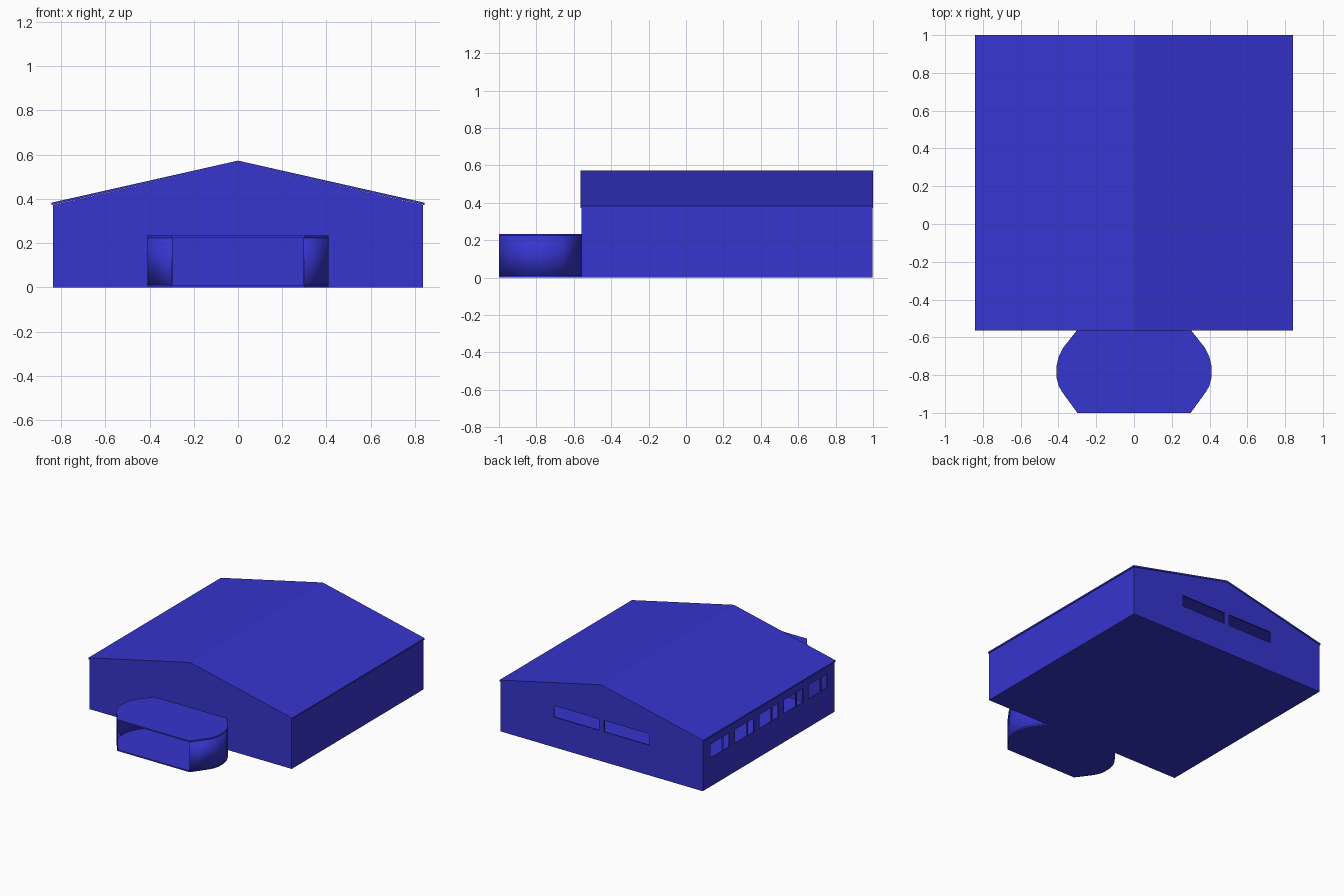
import bpy
import bmesh
from math import radians
from mathutils import Matrix

cube = bpy.data.objects.get("Cube")
if cube:
    bpy.data.objects.remove(cube, do_unlink=True)

# Single paint colour
blue = bpy.data.materials.new("royal_blue")
blue.use_nodes = True
COLOUR = (0.037, 0.035, 0.62, 1)
blue.diffuse_color = COLOUR
blue.node_tree.nodes["Principled BSDF"].inputs["Base Color"].default_value = COLOUR

# Panel planes: flat, facing front, facing sideways
FLAT = Matrix.Identity(4)
FRONT = Matrix.Rotation(radians(90), 4, "X")
SIDE = Matrix(((0, 0, 1, 0), (1, 0, 0, 0), (0, 1, 0, 0), (0, 0, 0, 1)))


def rect(a0, b0, a1, b1):
    return [(a0, b0), (a1, b0), (a1, b1), (a0, b1)]


def add_object(name, mesh):
    obj = bpy.data.objects.new(name, mesh)
    bpy.context.collection.objects.link(obj)
    mesh.materials.clear()
    mesh.materials.append(blue)
    return obj


def panel(name, outlines, thickness, plane, centre):
    """Extruded flat panel; every outline after the first is a hole."""
    curve = bpy.data.curves.new(name, "CURVE")
    curve.dimensions = "2D"
    curve.fill_mode = "BOTH"
    curve.extrude = thickness / 2
    for points in outlines:
        spline = curve.splines.new("POLY")
        spline.points.add(len(points) - 1)
        for p, (a, b) in zip(spline.points, points):
            p.co = (a, b, 0, 1)
        spline.use_cyclic_u = True
    helper = bpy.data.objects.new(name + "_outline", curve)
    bpy.context.collection.objects.link(helper)
    graph = bpy.context.evaluated_depsgraph_get()
    mesh = bpy.data.meshes.new_from_object(helper.evaluated_get(graph))
    bpy.data.objects.remove(helper, do_unlink=True)
    bpy.data.curves.remove(curve)
    mesh.transform(Matrix.Translation(centre) @ plane)
    bm = bmesh.new()
    bm.from_mesh(mesh)
    bmesh.ops.remove_doubles(bm, verts=bm.verts, dist=0.0001)
    bmesh.ops.recalc_face_normals(bm, faces=bm.faces)
    for face in bm.faces:
        face.smooth = False
    bm.to_mesh(mesh)
    bm.free()
    return add_object(name, mesh)


# Hall dimensions
HALF, EAVE, RIDGE = 0.836, 0.372, 0.562
FRONT_Y, BACK_Y = -0.56, 0.996
WALL = 0.01
MID_Y = (FRONT_Y + BACK_Y) / 2

# Gable walls, the back one with two long windows
gable = [(-HALF, 0), (HALF, 0), (HALF, EAVE), (0, RIDGE), (-HALF, EAVE)]
back_windows = [rect(-0.395, 0.225, -0.02, 0.31), rect(0.02, 0.225, 0.395, 0.31)]
panel("front_wall", [gable], WALL, FRONT, (0, FRONT_Y + WALL / 2, 0))
panel("back_wall", [gable] + back_windows, WALL, FRONT, (0, BACK_Y - WALL / 2, 0))

# Side walls, one with a row of five divided windows
side = rect(FRONT_Y, 0, BACK_Y, EAVE)
row = []
for i in range(5):
    y = 0.905 - i * 0.289
    row += [rect(y - 0.145, 0.21, y, 0.315), rect(y - 0.225, 0.21, y - 0.155, 0.315)]
panel("plain_side_wall", [side], WALL, SIDE, (HALF - WALL / 2, 0, 0))
panel("windowed_side_wall", [side] + row, WALL, SIDE, (WALL / 2 - HALF, 0, 0))

# Floor and thin pitched roof
panel("hall_floor", [rect(-HALF, FRONT_Y, HALF, BACK_Y)], WALL, FLAT, (0, 0, WALL / 2))
EDGE, THICK = 0.842, 0.011
roof = [(-EDGE, EAVE), (0, RIDGE), (EDGE, EAVE),
        (EDGE, EAVE + THICK), (0, RIDGE + THICK), (-EDGE, EAVE + THICK)]
panel("pitched_roof", [roof], BACK_Y - FRONT_Y + 0.008, FRONT, (0, MID_Y, 0))

# Open-fronted porch with bowed side walls
bow = [(0.3, -0.56), (0.375, -0.655), (0.398, -0.7), (0.41, -0.75),
       (0.41, -0.815), (0.4, -0.855), (0.38, -0.89), (0.3, -1)]
plan = bow + [(-x, y) for x, y in reversed(bow)]
panel("porch_floor", [plan], WALL, FLAT, (0, 0, WALL / 2))
panel("porch_roof", [plan], WALL, FLAT, (0, 0, 0.229))

bm = bmesh.new()
low = [bm.verts.new((x, y, 0.002)) for x, y in bow]
high = [bm.verts.new((x, y, 0.232)) for x, y in bow]
for i in range(len(bow) - 1):
    bm.faces.new((high[i], high[i + 1], low[i + 1], low[i]))
mesh = bpy.data.meshes.new("porch_side_walls")
bm.to_mesh(mesh)
bm.free()
walls = add_object("porch_side_walls", mesh)
bpy.context.view_layer.objects.active = walls
bpy.ops.object.select_all(action="DESELECT")
walls.select_set(True)
bpy.ops.object.shade_smooth_by_angle(angle=radians(35))
solid = walls.modifiers.new("thickness", "SOLIDIFY")
solid.thickness = 0.006
solid.offset = -1
walls.modifiers.new("mirror", "MIRROR")
